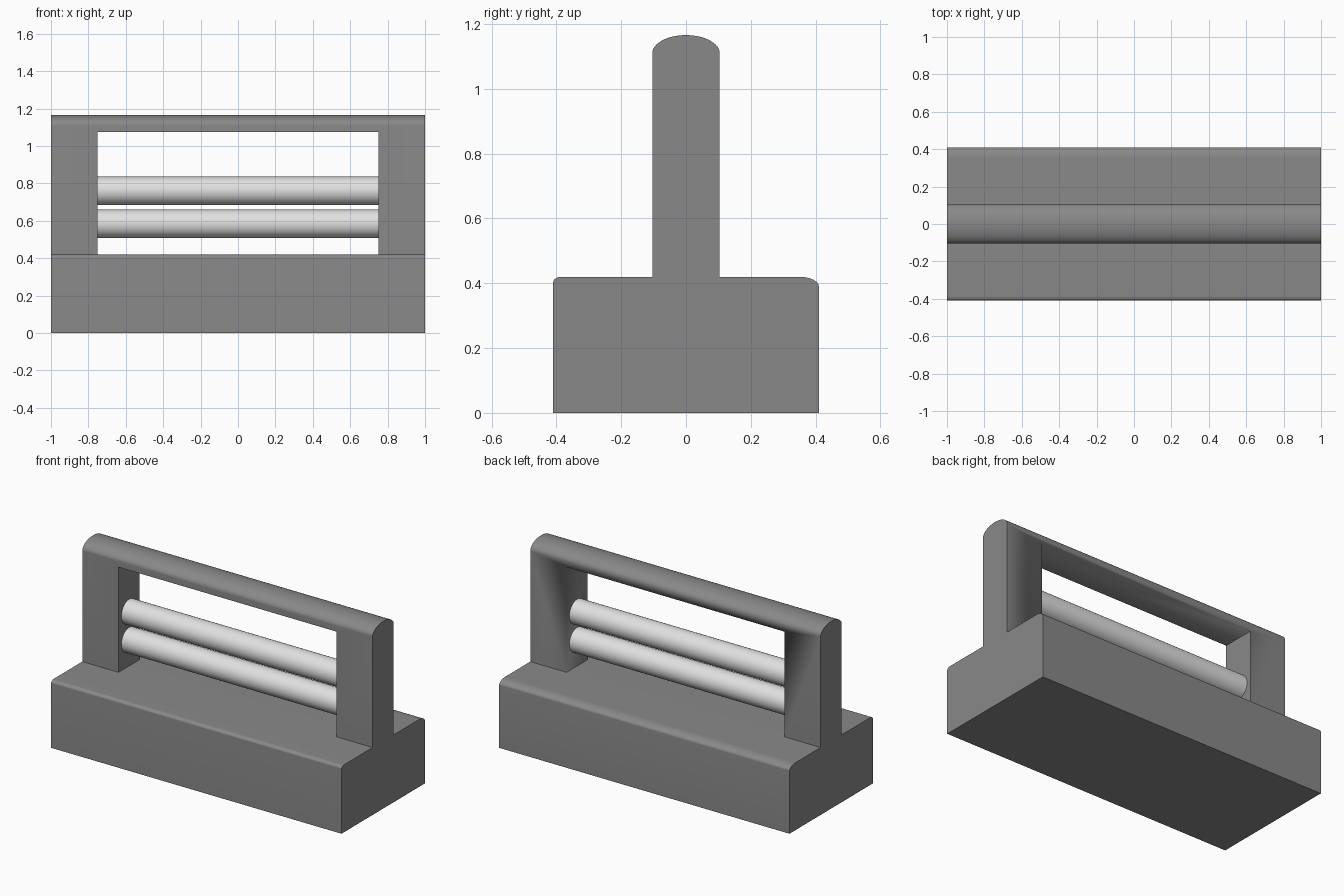
import bpy
import bmesh
from math import sin, cos, pi, radians

cube = bpy.data.objects.get("Cube")
if cube:
    bpy.data.objects.remove(cube, do_unlink=True)


def material(name, value):
    mat = bpy.data.materials.new(name)
    mat.use_nodes = True
    colour = (value, value, value, 1)
    mat.diffuse_color = colour
    mat.node_tree.nodes["Principled BSDF"].inputs["Base Color"].default_value = colour
    return mat


dark_grey = material("dark grey", 0.25)
light_grey = material("light grey", 0.75)


def arc(cy, cz, ry, rz, start, end, steps=12):
    """Elliptical arc in the YZ plane, angles in degrees."""
    angles = [radians(start + (end - start) * i / steps) for i in range(steps + 1)]
    return [(cy + ry * cos(a), cz + rz * sin(a)) for a in angles]


def extrude(name, profile, x0, x1, mat):
    """Closed YZ profile swept along X."""
    bm = bmesh.new()
    face = bm.faces.new([bm.verts.new((x0, y, z)) for y, z in profile])
    swept = bmesh.ops.extrude_face_region(bm, geom=[face])["geom"]
    verts = [v for v in swept if isinstance(v, bmesh.types.BMVert)]
    bmesh.ops.translate(bm, verts=verts, vec=(x1 - x0, 0, 0))
    bmesh.ops.recalc_face_normals(bm, faces=bm.faces)
    mesh = bpy.data.meshes.new(name)
    bm.to_mesh(mesh)
    bm.free()
    mesh.materials.append(mat)
    obj = bpy.data.objects.new(name, mesh)
    bpy.context.collection.objects.link(obj)
    bpy.ops.object.select_all(action="DESELECT")
    obj.select_set(True)
    bpy.context.view_layer.objects.active = obj
    bpy.ops.object.shade_smooth_by_angle(angle=radians(30))
    return obj


HALF, INNER = 1.0, 0.75
DEPTH, BASE_TOP = 0.41, 0.42
GRIP, SHOULDER, WINDOW_TOP = 0.104, 1.11, 1.075

# Base block: broad rounding at the back edge, tight rounding at the front
base_profile = [(-DEPTH, 0), (DEPTH, 0)]
base_profile += arc(DEPTH - 0.06, BASE_TOP - 0.03, 0.06, 0.03, 0, 90)
base_profile += arc(-DEPTH + 0.025, BASE_TOP - 0.018, 0.025, 0.018, 90, 180)
extrude("base", base_profile, -HALF, HALF, dark_grey)

# Upright frame: one domed slab with a rectangular window
slab_profile = [(-GRIP, BASE_TOP), (GRIP, BASE_TOP)]
slab_profile += arc(0, SHOULDER, GRIP, 0.056, 0, 180, 32)
frame = extrude("frame", slab_profile, -HALF, HALF, dark_grey)

window = [(-0.3, BASE_TOP - 0.1), (0.3, BASE_TOP - 0.1), (0.3, WINDOW_TOP), (-0.3, WINDOW_TOP)]
cutter = extrude("window_cutter", window, -INNER, INNER, dark_grey)
cutter.hide_render = True
cut = frame.modifiers.new("window", "BOOLEAN")
cut.operation = "DIFFERENCE"
cut.solver = "EXACT"
cut.object = cutter
bpy.context.view_layer.objects.active = frame
bpy.ops.object.modifier_move_to_index(modifier="window", index=0)
bpy.ops.object.modifier_apply(modifier="window")
bpy.data.objects.remove(cutter, do_unlink=True)

# Two horizontal rods between the posts
for name, z in (("lower_rod", 0.584), ("upper_rod", 0.76)):
    circle = arc(0, z, 0.076, 0.076, 0, 360, 48)[:-1]
    extrude(name, circle, -INNER, INNER, light_grey)
